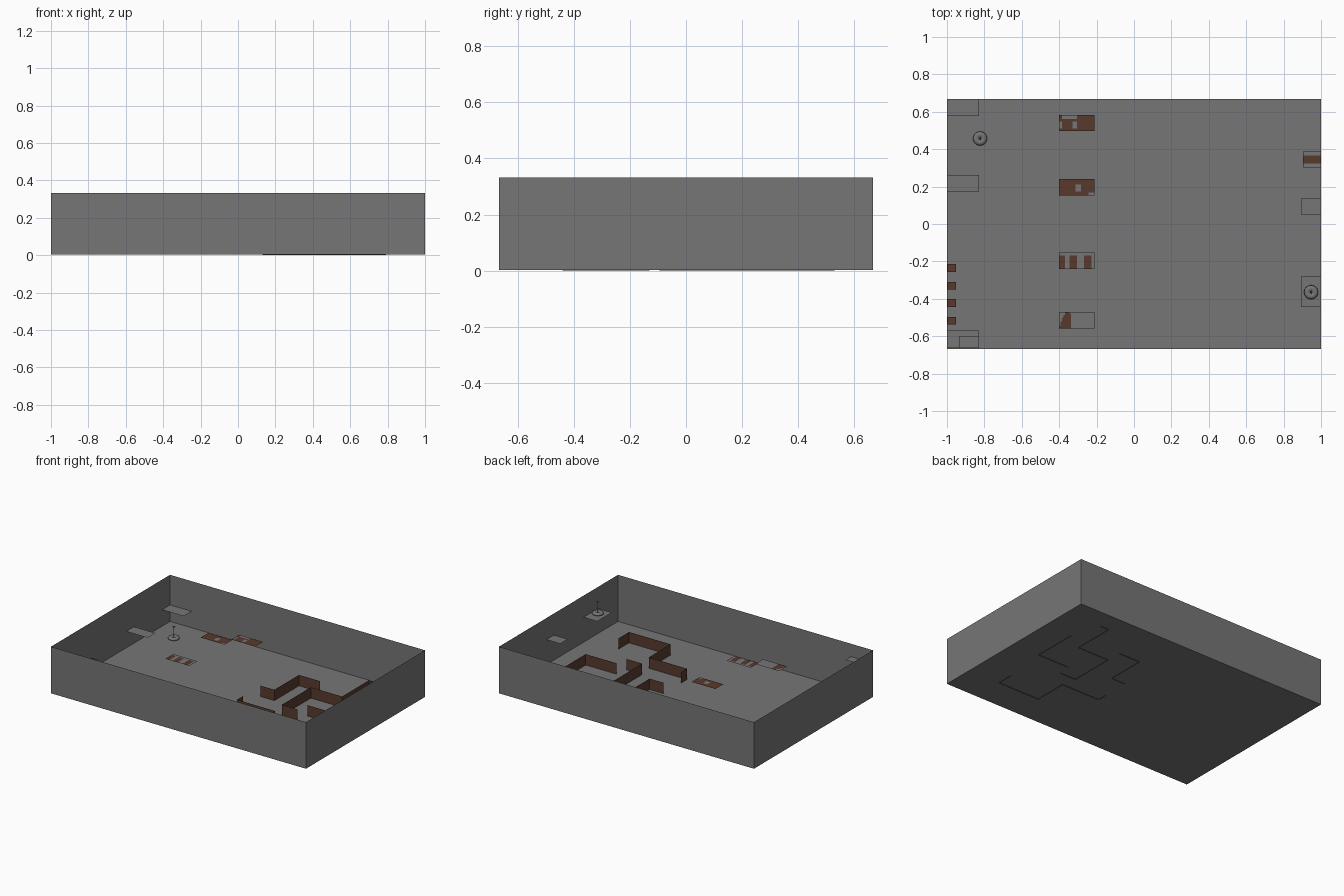
import bpy, bmesh, math
from mathutils import Vector

if "Cube" in bpy.data.objects:
    bpy.data.objects.remove(bpy.data.objects["Cube"])


def material(name, rgb):
    m = bpy.data.materials.new(name)
    m.diffuse_color = (*rgb, 1)
    m.use_nodes = True
    m.node_tree.nodes["Principled BSDF"].inputs["Base Color"].default_value = m.diffuse_color
    return m


GREY = material("concrete grey", (0.18, 0.18, 0.18))
BROWN = material("dark brown", (0.098, 0.042, 0.027))


def finish(name, bm, mats):
    me = bpy.data.meshes.new(name)
    bm.to_mesh(me)
    bm.free()
    for m in mats:
        me.materials.append(m)
    ob = bpy.data.objects.new(name, me)
    bpy.context.collection.objects.link(ob)
    return ob


def upright_sheet(name, path, z0, z1, mat):
    """Thin wall standing along a plan path."""
    bm = bmesh.new()
    cols = [(bm.verts.new((x, y, z0)), bm.verts.new((x, y, z1))) for x, y in path]
    for (a, b), (c, d) in zip(cols, cols[1:]):
        bm.faces.new((a, c, d, b))
    return finish(name, bm, [mat])


def panel(name, x0, x1, y0, y1, z, brown=None, nx=1, ny=1):
    """Flat sheet; brown(u, v) says which cells are brown."""
    bm = bmesh.new()
    grid = [[bm.verts.new((x0 + (x1 - x0) * i / nx, y0 + (y1 - y0) * j / ny, z))
             for j in range(ny + 1)] for i in range(nx + 1)]
    for i in range(nx):
        for j in range(ny):
            f = bm.faces.new((grid[i][j], grid[i + 1][j], grid[i + 1][j + 1], grid[i][j + 1]))
            if brown and brown((i + 0.5) / nx, (j + 0.5) / ny):
                f.material_index = 1
    return finish(name, bm, [GREY, BROWN])


# Room shell: floor and four thin walls
W, D, H, F = 1.0, 0.667, 0.333, 0.003
panel("floor", -W, W, -D, D, F)
upright_sheet("outer_walls", [(-W, -D), (W, -D), (W, D), (-W, D), (-W, -D)], F, H, GREY)

# Brown partitions
partitions = [
    [(0.13, 0.065), (0.24, 0.065), (0.24, 0.34), (0.405, 0.34)],
    [(0.725, 0.53), (0.655, 0.53), (0.655, 0.23), (0.41, 0.23), (0.41, -0.095), (0.535, -0.095)],
    [(0.79, 0.32), (0.79, -0.005), (0.55, -0.005)],
    [(0.13, -0.13), (0.13, -0.197), (0.43, -0.197), (0.43, -0.44), (0.755, -0.44), (0.755, -0.32)],
]
for i, p in enumerate(partitions):
    upright_sheet(f"partition_{i + 1}", p, 0, 0.08, BROWN)

# Grey shelves along the side walls
shelves = [(-1, -0.83, 0.577, 0.667, 0.12), (-1, -0.83, 0.175, 0.262, 0.12),
           (-1, -0.83, -0.662, -0.57, 0.12), (-0.935, -0.83, -0.662, -0.6, 0.245),
           (0.892, 1, 0.05, 0.135, 0.18), (0.892, 1, -0.443, -0.28, 0.18)]
for i, s in enumerate(shelves):
    panel(f"shelf_{i + 1}", *s)

# Four mottled tables, brown and grey
tables = [
    (0.54, 0.1, lambda u, v: not (abs(u - 0.45) < 0.07 and abs(v - 0.4) < 0.2)
     and not (v > 0.75 and 0.1 < u < 0.5) and not (u < 0.1 and 0.2 < v < 0.6)),
    (0.197, 0.245, lambda u, v: not (abs(u - 0.54) < 0.08 and abs(v - 0.45) < 0.2)
     and not (u > 0.83 and v < 0.2)),
    (-0.197, 0.245, lambda u, v: v < 0.85 and (u < 0.17 or 0.3 < u < 0.5 or 0.7 < u < 0.92)),
    (-0.515, 0.1, lambda u, v: v < 1 and abs(u - 0.16 - 0.08 * v) < 0.17 - 0.1 * v),
]
for i, (y, z, rule) in enumerate(tables):
    panel(f"table_{i + 1}", -0.4, -0.212, y - 0.044, y + 0.044, z, rule, 24, 12)

# Small seats at the left wall, and one side shelf
for i, y in enumerate((-0.235, -0.33, -0.423, -0.517)):
    panel(f"seat_{i + 1}", -0.998, -0.953, y - 0.021, y + 0.021, 0.08, lambda u, v: True)
panel("side_shelf", 0.903, 1, 0.302, 0.387, 0.1, lambda u, v: 0.3 < v < 0.7, 12, 8)


def ornament(name, x, y, z):
    """Round dish, thin stem and a little star on top."""
    bm = bmesh.new()
    profile = [(0.022, 0), (0.038, 0.008), (0.036, 0.018), (0.022, 0.025), (0.012, 0.02), (0.002, 0.016)]
    n = 24
    rings = [[bm.verts.new((x + r * math.cos(2 * math.pi * k / n),
                            y + r * math.sin(2 * math.pi * k / n), z + h))
              for k in range(n)] for r, h in profile]
    for a, b in zip(rings, rings[1:]):
        for k in range(n):
            bm.faces.new((a[k], a[(k + 1) % n], b[(k + 1) % n], b[k]))
    bm.faces.new(rings[0][::-1])
    dish = finish(name + "_dish", bm, [GREY])
    for p in dish.data.polygons:
        p.use_smooth = True

    bm = bmesh.new()
    bmesh.ops.create_cone(bm, segments=6, radius1=0.0015, radius2=0.0015, depth=0.075, cap_ends=True)
    bmesh.ops.translate(bm, verts=bm.verts, vec=Vector((x, y, z + 0.053)))
    finish(name + "_stem", bm, [GREY])

    bm = bmesh.new()
    lo = bm.verts.new((x, y, z + 0.084))
    hi = bm.verts.new((x, y, z + 0.096))
    rim = []
    for k in range(10):
        r = 0.012 if k % 2 == 0 else 0.005
        a = math.pi * k / 5
        rim.append(bm.verts.new((x + r * math.cos(a), y + r * math.sin(a), z + 0.09)))
    for k in range(10):
        bm.faces.new((rim[k], rim[(k + 1) % 10], hi))
        bm.faces.new((rim[(k + 1) % 10], rim[k], lo))
    finish(name + "_star", bm, [GREY])


ornament("floor_ornament", -0.823, 0.457, F)
ornament("shelf_ornament", 0.947, -0.365, 0.181)
